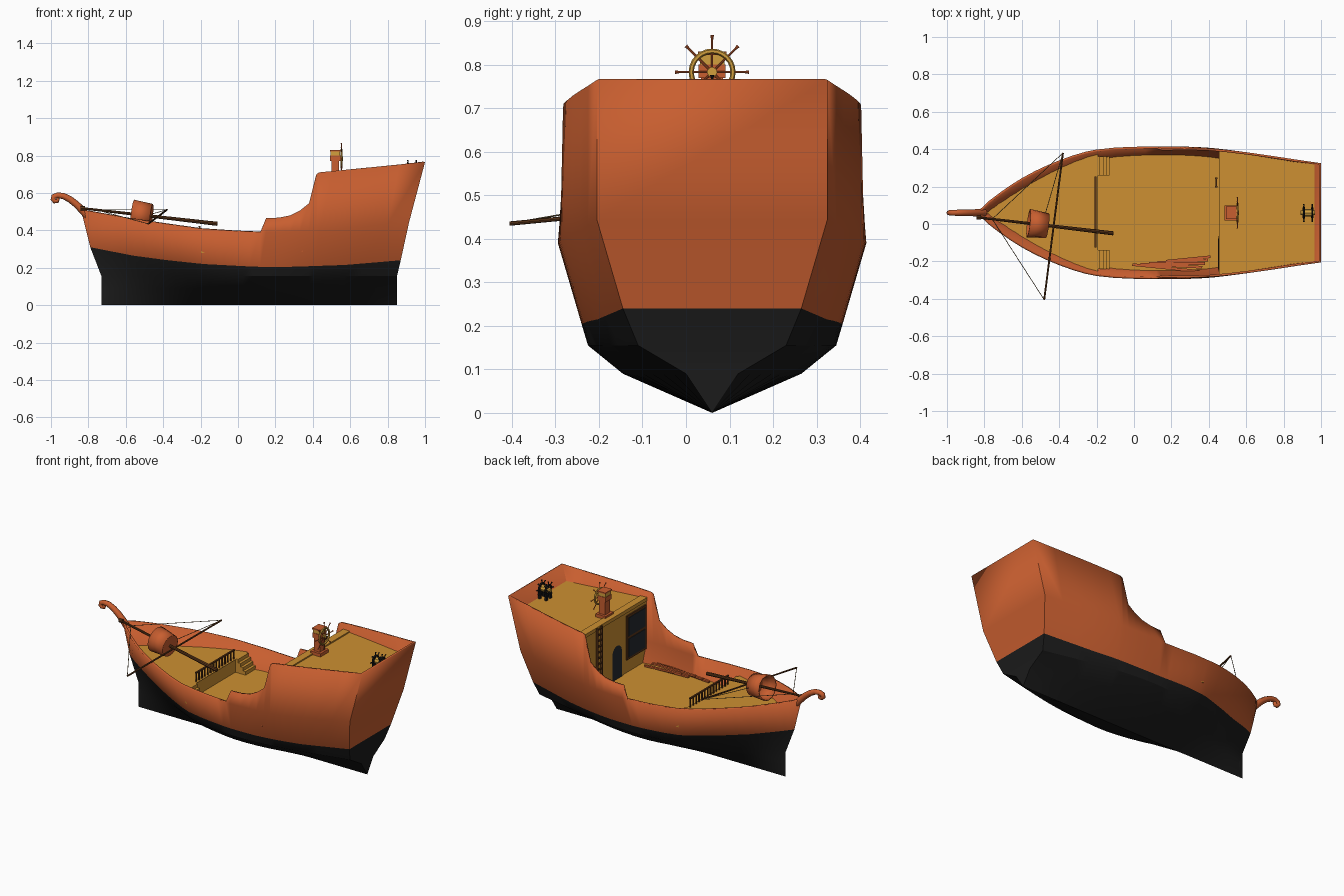
import bpy, bmesh, math
from mathutils import Vector, Matrix

if "Cube" in bpy.data.objects:
    bpy.data.objects.remove(bpy.data.objects["Cube"])

CY = 0.06  # hull centre line


def mat(name, r, g, b):
    m = bpy.data.materials.new(name)
    m.diffuse_color = tuple(c ** 2.2 for c in (r, g, b)) + (1,)
    m.use_nodes = True
    m.node_tree.nodes["Principled BSDF"].inputs["Base Color"].default_value = m.diffuse_color
    return m


ORANGE = mat("orange_wood", .78, .37, .20)
GOLD = mat("golden_deck", .80, .56, .21)
BLACK = mat("black_hull", .13, .13, .13)
DARK = mat("dark_wood", .36, .22, .12)
GLASS = mat("dark_glass", .16, .18, .20)
BRASS = mat("brass", .82, .62, .25)
ROPE = mat("rope", .45, .38, .25)


def finish(name, bm, mats, smooth=True):
    me = bpy.data.meshes.new(name)
    bmesh.ops.recalc_face_normals(bm, faces=bm.faces)
    bm.to_mesh(me)
    bm.free()
    for m in mats:
        me.materials.append(m)
    ob = bpy.data.objects.new(name, me)
    bpy.context.collection.objects.link(ob)
    bpy.context.view_layer.objects.active = ob
    bpy.ops.object.select_all(action='DESELECT')
    ob.select_set(True)
    if smooth:
        bpy.ops.object.shade_smooth_by_angle(angle=math.radians(30))
    return ob


def add_box(bm, c, s, rz=0, ry=0):
    M = Matrix.Translation(c) @ Matrix.Rotation(rz, 4, 'Z') @ Matrix.Rotation(ry, 4, 'Y')
    bmesh.ops.create_cube(bm, size=1, matrix=M @ Matrix.Diagonal((*s, 1)))


def add_rod(bm, a, b, r1, r2=None, n=8, caps=True):
    a, b = Vector(a), Vector(b)
    M = Matrix.Translation((a + b) / 2) @ (b - a).to_track_quat('Z', 'Y').to_matrix().to_4x4()
    bmesh.ops.create_cone(bm, cap_ends=caps, segments=n, radius1=r1,
                          radius2=r1 if r2 is None else r2, depth=(b - a).length, matrix=M)


def boxes(name, items, m):
    bm = bmesh.new()
    for it in items:
        add_box(bm, *it)
    return finish(name, bm, [m], False)


def rods(name, items, m):
    bm = bmesh.new()
    for it in items:
        add_rod(bm, *it)
    return finish(name, bm, [m])


def lin(tab, x):
    for (x0, a), (x1, b) in zip(tab, tab[1:]):
        if x <= x1:
            return a + (b - a) * max(0, (x - x0) / (x1 - x0))
    return tab[-1][1]


# hull lines: half widths at low chine, bilge, waterline, sheer
XS = (-.84, -.78, -.6, -.4, -.2, .1, .45, .915)
W = [(0,) * 8,
     (0, .012, .045, .10, .165, .205, .17, .06),
     (0, .02, .085, .17, .25, .285, .26, .17),
     (0, .035, .12, .21, .28, .30, .285, .205),
     (0, .06, .185, .28, .338, .354, .343, .265)]
W.append(W[4][:5] + (.345, .34, .265))
ENDS = [(-.73, .85), (-.73, .85), (-.73, .85), (-.79, .87), (-.84, .915)]
ZW = [(-.84, .31), (-.6, .265), (-.4, .24), (-.2, .22), (.1, .205), (.3, .205), (.6, .215), (.915, .24)]
ZS = [(-.84, .51), (-.6, .465), (-.4, .435), (-.2, .408), (0, .395), (.15, .39), (.45, .397), (.915, .445)]
ZT = [(.12, .39), (.15, .465), (.22, .468), (.28, .48), (.33, .505), (.38, .545),
      (.42, .70), (.435, .71), (1, .765)]


def smooth_w(l, x):
    w = W[l]
    i = max(j for j in range(7) if XS[j] <= x + 1e-9)
    h = XS[i + 1] - XS[i]
    t = (x - XS[i]) / h

    def slope(j):
        a, b = max(0, j - 1), min(7, j + 1)
        return (w[b] - w[a]) / (XS[b] - XS[a]) * h
    return ((2*t**3 - 3*t**2 + 1) * w[i] + (t**3 - 2*t*t + t) * slope(i)
            + (3*t*t - 2*t**3) * w[i + 1] + (t**3 - t*t) * slope(i + 1))


def hull_pt(X, l):
    if l == 5:
        if X <= .12:
            return hull_pt(X, 4)
        x = X if X < .45 else .45 + (X - .45) * .55 / .465
        return x, smooth_w(5, X), lin(ZT, x)
    f = (X + .84) / 1.755
    x = ENDS[l][0] + f * (ENDS[l][1] - ENDS[l][0])
    return x, smooth_w(l, X), (0, .09, .155, lin(ZW, X), lin(ZS, X))[l]


def at_height(X, z):
    p = [hull_pt(X, l) for l in range(6)]
    for a, b in zip(p, p[1:]):
        if a[2] <= z <= b[2]:
            t = (z - a[2]) / max(1e-6, b[2] - a[2])
            return a[0] + t * (b[0] - a[0]), a[1] + t * (b[1] - a[1])
    return p[-1][:2]


# hull shell
ST = sorted([-.84, -.82, -.78, -.72, -.66, -.6, -.53, -.46, -.4, -.33, -.26, -.2, -.1, 0, .06,
             .12, .15, .22, .28, .33, .38, .42, .435, .5, .6, .7, .8, .915])
bm = bmesh.new()
grid = {}
for i, X in enumerate(ST):
    for l in range(6):
        x, w, z = hull_pt(X, l)
        for s in (-1, 1):
            grid[i, l, s] = bm.verts.new((x, CY + s * w, z))
last = len(ST) - 1
for l in range(5):
    quads = [[grid[i, l, s], grid[i + 1, l, s], grid[i + 1, l + 1, s], grid[i, l + 1, s]]
             for i in range(last) for s in (-1, 1)]
    quads.append([grid[last, l, -1], grid[last, l, 1], grid[last, l + 1, 1], grid[last, l + 1, -1]])
    for q in quads:
        bm.faces.new(q).material_index = 0 if l < 3 else 1
bmesh.ops.remove_doubles(bm, verts=bm.verts, dist=1e-4)
hull = finish("hull", bm, [BLACK, ORANGE])
sol = hull.modifiers.new("planking", 'SOLIDIFY')
sol.thickness = .012
sol.offset = -1


# decks cut to the hull outline
def deck(name, z, x0, x1):
    xs = [x0 + (x1 - x0) * k / 24 for k in range(25)]
    bm = bmesh.new()
    rows = []
    for X in xs:
        x, w = at_height(X, z)
        w = max(0, w - .005)
        rows.append([bm.verts.new((x, CY + s * w, z)) for s in (-1, 1)])
    for a, b in zip(rows, rows[1:]):
        bm.faces.new((a[0], b[0], b[1], a[1]))
    bmesh.ops.remove_doubles(bm, verts=bm.verts, dist=1e-4)
    return finish(name, bm, [GOLD], False)


MAIN, FORE, QUAR = .28, .365, .668
deck("main_deck", MAIN, -.25, .5)
deck("fore_deck", FORE, -.835, -.195)
deck("quarter_deck", QUAR, .46, .912)


# bulkheads
def bulkhead(name, x, zs):
    bm = bmesh.new()
    pts = [(z, at_height(x, z)[1] - .005) for z in zs]
    bm.faces.new([bm.verts.new((x, CY - w, z)) for z, w in pts]
                 + [bm.verts.new((x, CY + w, z)) for z, w in reversed(pts)])
    return finish(name, bm, [GOLD], False)


bulkhead("cabin_wall", .46, (MAIN, .39, .5, QUAR))
bulkhead("fore_bulkhead", -.2, (MAIN, FORE))
boxes("deck_beam", [((.478, CY, .665), (.046, .655, .022))], GOLD)

# cabin window, door, ladder
boxes("window_frame", [((.456, -.16, .498), (.008, .19, .275))], DARK)
boxes("window_panes", [((.453, -.16, z), (.008, .165, .115)) for z in (.432, .564)], GLASS)
for name, x, r, m in (("door_frame", .457, .06, GOLD), ("door_opening", .454, .047, GLASS)):
    bm = bmesh.new()
    arch = [(.03 + r * math.cos(a * math.pi / 10), .44 + r * math.sin(a * math.pi / 10)) for a in range(11)]
    f = bm.faces.new([bm.verts.new((x, y, z)) for y, z in [(.03 + r, MAIN)] + arch + [(.03 - r, MAIN)]])
    finish(name, bm, [m], False)
boxes("ladder", [((.44, y, .48), (.012, .008, .4)) for y in (.2, .245)]
      + [((.44, .2225, .31 + k * .036), (.008, .045, .008)) for k in range(11)], DARK)

# steps to the fore deck
boxes("fore_steps", [((-.19 + .017 * k, y, (MAIN + FORE - .021 * k) / 2), (.018, .1, FORE - .021 * k - MAIN))
                     for k in range(4) for y in (-.19, .31)], GOLD)
# fore rail
boxes("fore_rail", [((-.205, .065, .42), (.01, .38, .008))]
      + [((-.205, -.12 + .37 * k / 13, .392), (.007, .007, .055)) for k in range(14)], DARK)

# loose planks beside the bulwark
boxes("loose_planks", [((.17 + .03 * k, -.235 + .012 * k, MAIN + .012 + .007 * (k % 3)),
                        (.36 - .03 * k, .014, .01), .05 * (k - 2)) for k in range(5)], ORANGE)

# scrolled bow head
cu = bpy.data.curves.new("bow_scroll", 'CURVE')
cu.dimensions = '3D'
cu.bevel_depth = .012
cu.bevel_resolution = 2
cu.use_fill_caps = True
path = [(-.80, .47), (-.83, .505), (-.865, .54), (-.90, .567), (-.935, .584), (-.965, .587), (-.985, .58),
        (-.989, .566), (-.98, .556), (-.967, .557), (-.963, .566), (-.969, .571)]
sp = cu.splines.new('POLY')
sp.points.add(len(path) - 1)
for k, (p, (x, z)) in enumerate(zip(sp.points, path)):
    p.co = (x, CY, z, 1)
    p.radius = 1.7 - .08 * k
cu.materials.append(ORANGE)
ob = bpy.data.objects.new("bow_scroll", cu)
bpy.context.collection.objects.link(ob)
bpy.ops.object.select_all(action='DESELECT')
bpy.context.view_layer.objects.active = ob
ob.select_set(True)
bpy.ops.object.convert(target='MESH')

# fallen mast with yard, ropes and lookout tub
top, foot = Vector((-.83, .035, .518)), Vector((-.11, -.05, .435))
rods("fallen_mast", [(foot, top, .011, .006), (top - Vector((.012, 0, 0)), top + Vector((.012, 0, 0)), .012)], DARK)
ya, yb = (-.38, .38, .51), (-.48, -.405, .435)
rods("yard", [(ya, yb, .005)], DARK)
knot = top.lerp(foot, .1)
rods("rigging", [(knot, ya, .0018), (knot, yb, .0018), (top.lerp(foot, .47), ya, .0018)], ROPE)
bm = bmesh.new()
t0, t1 = top.lerp(foot, .51), top.lerp(foot, .37)
add_rod(bm, t0, t1, .066, .077, 16, False)
tub = finish("lookout_tub", bm, [ORANGE])
s = tub.modifiers.new("wall", 'SOLIDIFY')
s.thickness = .008
rods("tub_floor", [(t0, t0.lerp(t1, .1), .064, .064, 16)], ORANGE)


# spoked ring facing along x
def ring(name, c, R, r, m):
    bm = bmesh.new()
    n, k = 24, 6
    v = [[bm.verts.new((c[0] + r * math.sin(b * math.tau / k),
                        c[1] + (R + r * math.cos(b * math.tau / k)) * math.cos(a * math.tau / n),
                        c[2] + (R + r * math.cos(b * math.tau / k)) * math.sin(a * math.tau / n)))
          for b in range(k)] for a in range(n)]
    for a in range(n):
        for b in range(k):
            bm.faces.new((v[a][b], v[a - 1][b], v[a - 1][b - 1], v[a][b - 1]))
    finish(name, bm, [m])


def spokes(name, c, R, r, m):
    out = []
    for k in range(8):
        d = Vector((0, math.cos(k * math.pi / 4), math.sin(k * math.pi / 4)))
        c = Vector(c)
        out += [(c, c + d * R, r), (c + d * R * .88, c + d * R, r, r * 1.7)]
    rods(name, out, m)


# steering wheel and its stand
WC = (.553, CY, .783)
ring("wheel_rim", WC, .048, .006, BRASS)
spokes("wheel_spokes", WC, .085, .0025, ORANGE)
rods("wheel_hub", [((.52, CY, .783), (.562, CY, .783), .012)], BRASS)
boxes("wheel_stand", [((.52, CY, .678), (.07, .08, .02)), ((.52, CY, .735), (.042, .05, .13)),
                      ((.52, CY, .785), (.055, .062, .03)), ((.52, CY, .826), (.058, .066, .008))], ORANGE)
boxes("stand_head", [((.52, CY, .811), (.05, .056, .024))], BRASS)

# stern winch
for k, x in enumerate((.908, .953)):
    c = (x, CY, .728)
    ring("winch_ring_%d" % k, c, .028, .006, BLACK)
    spokes("winch_spokes_%d" % k, c, .048, .003, BLACK)
boxes("winch_feet", [((x, CY + y, .688), (.012, .014, .05)) for x in (.908, .953) for y in (-.02, .02)], BLACK)
rods("winch_drum", [((.89, CY, .728), (.968, CY, .728), .012), ((.913, CY, .728), (.948, CY, .728), .02)], BRASS)
